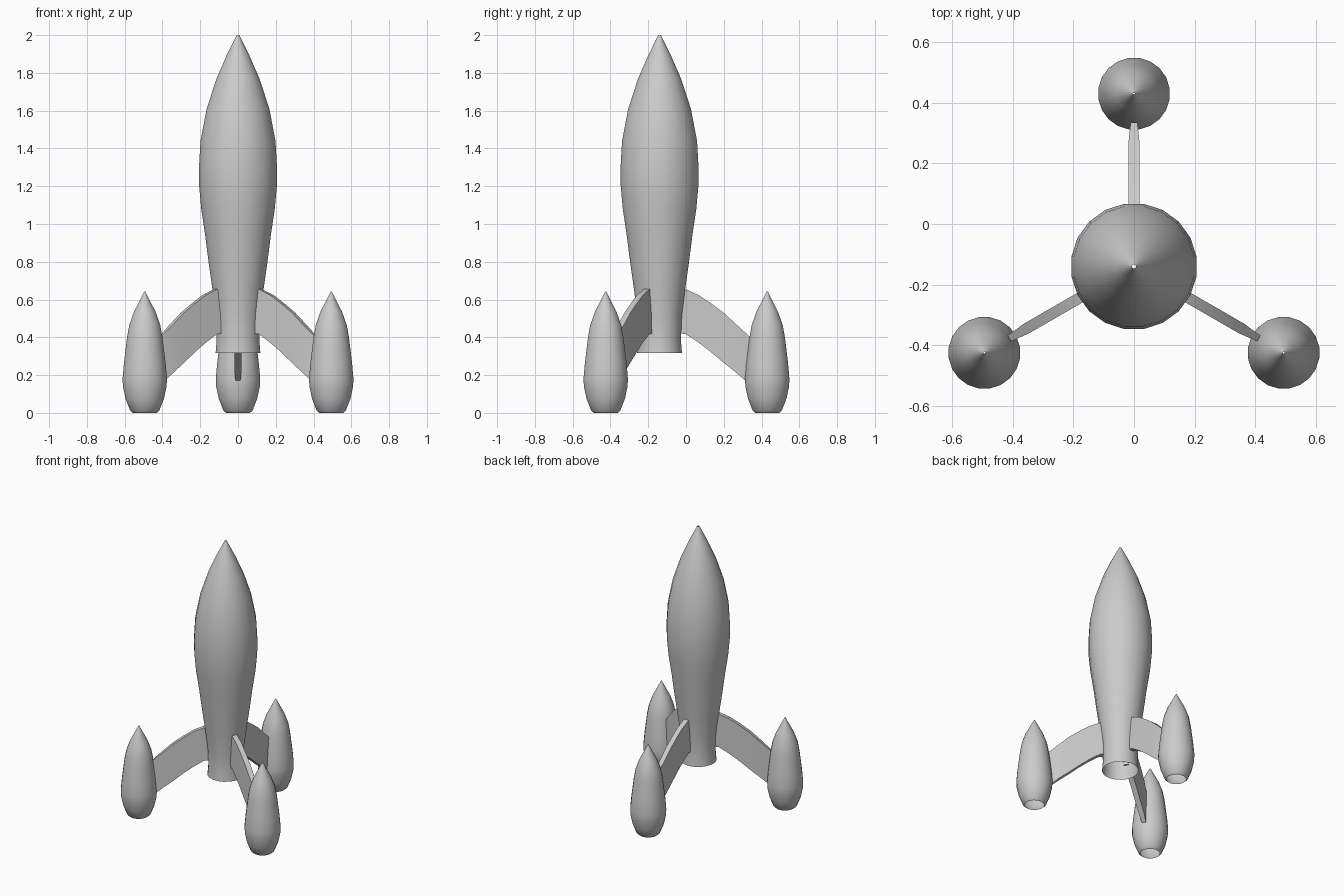
import bpy, bmesh, math

if "Cube" in bpy.data.objects:
    bpy.data.objects.remove(bpy.data.objects["Cube"])

AXIS_Y = -0.14       # the hull axis; pods and fins are arranged around it
POD_DISTANCE = 0.57
ANGLES = {"back": 90, "left": 210, "right": 330}


def finish(name, bm, location, turn, angle):
    bmesh.ops.recalc_face_normals(bm, faces=bm.faces)
    mesh = bpy.data.meshes.new(name)
    bm.to_mesh(mesh)
    bm.free()
    obj = bpy.data.objects.new(name, mesh)
    bpy.context.collection.objects.link(obj)
    obj.location = location
    obj.rotation_euler.z = turn
    bpy.ops.object.select_all(action='DESELECT')
    obj.select_set(True)
    bpy.context.view_layer.objects.active = obj
    bpy.ops.object.shade_smooth_by_angle(angle=math.radians(angle))
    return obj


def lathe(name, profile, sides, location):
    """Open shell of revolution from (radius, height) points."""
    bm = bmesh.new()
    rings = []
    for r, z in profile:
        rings.append([bm.verts.new((r * math.cos(2 * math.pi * (i + .5) / sides),
                                    r * math.sin(2 * math.pi * (i + .5) / sides), z))
                      for i in range(sides)])
    for a, b in zip(rings, rings[1:]):
        for i in range(sides):
            j = (i + 1) % sides
            bm.faces.new((a[i], a[j], b[j], b[i]))
    return finish(name, bm, location, 0, 40)


def fin(name, stations, turn):
    """Curved strut along +x from (distance, bottom, top, half thickness)."""
    bm = bmesh.new()
    rings = [[bm.verts.new((x, y, z)) for y, z in ((-t, lo), (t, lo), (t, hi), (-t, hi))]
             for x, lo, hi, t in stations]
    for a, b in zip(rings, rings[1:]):
        for i in range(4):
            j = (i + 1) % 4
            bm.faces.new((a[i], a[j], b[j], b[i]))
    bm.faces.new(rings[0])
    bm.faces.new(rings[-1])
    return finish(name, bm, (0, AXIS_Y, 0), turn, 30)


# Hull, open at the nozzle
hull = [(.120, .317), (.114, .39), (.120, .52), (.138, .66), (.158, .80), (.176, .94),
        (.197, 1.08), (.208, 1.20), (.209, 1.30), (.201, 1.44), (.168, 1.61),
        (.115, 1.77), (.062, 1.89), (.007, 2.0)]
lathe("hull", hull, 20, (0, AXIS_Y, 0))

# Three pods and the fins that carry them
pod = [(.064, 0), (.078, .012), (.103, .075), (.117, .14), (.119, .18), (.112, .26),
       (.095, .40), (.083, .465), (.058, .535), (.003, .642)]
strut = [(.105, .42, .657, .018), (.137, .418, .655, .018), (.21, .37, .622, .018),
         (.275, .32, .578, .018), (.34, .265, .53, .018), (.41, .209, .465, .018),
         (.475, .152, .405, .011)]
for side, deg in ANGLES.items():
    a = math.radians(deg)
    lathe(side + "_pod", pod, 20, (POD_DISTANCE * math.cos(a),
                                   AXIS_Y + POD_DISTANCE * math.sin(a), 0))
    fin(side + "_fin", strut, a)
